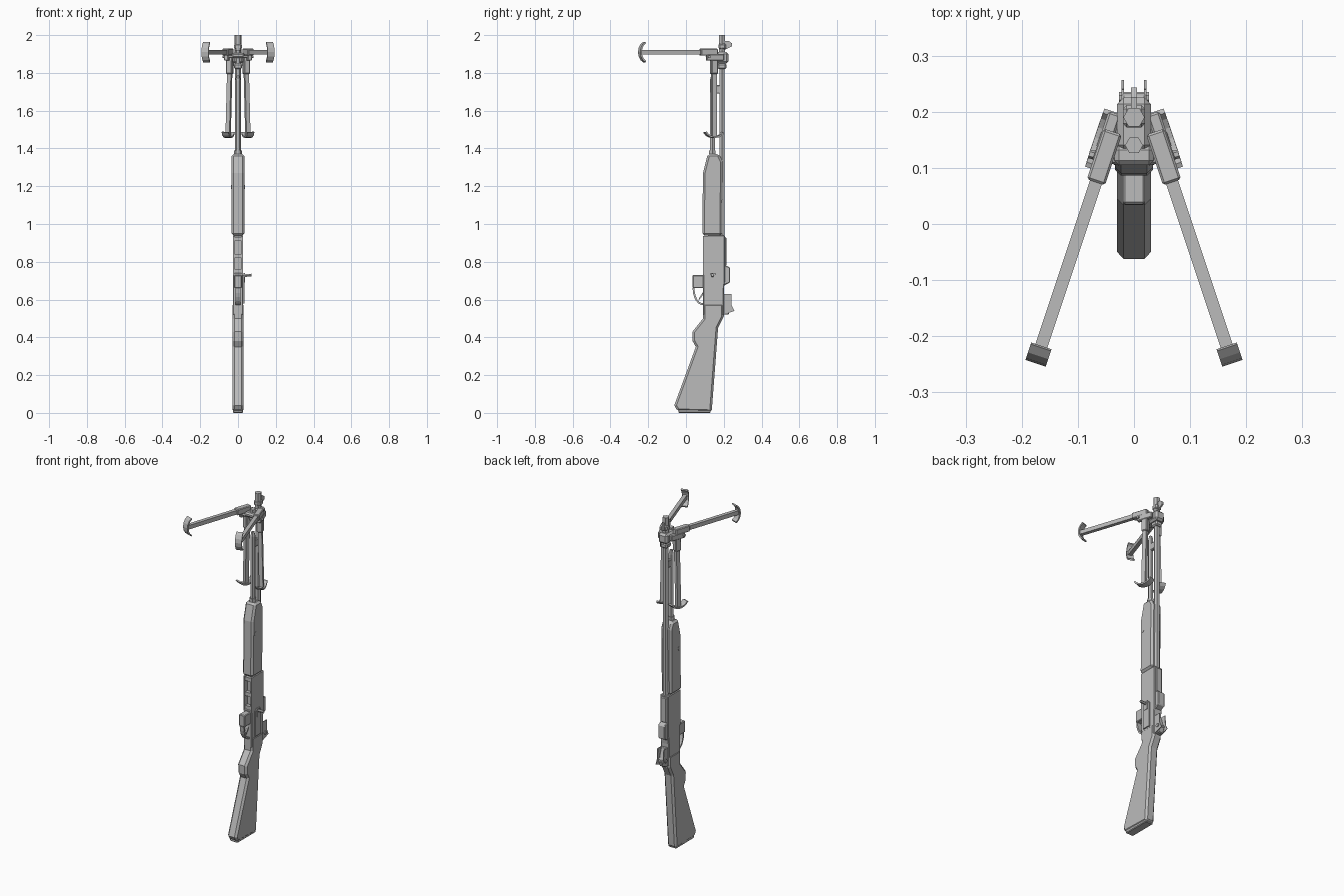
import bpy, bmesh
from math import sin, cos, pi, radians
from mathutils import Vector, Matrix

default_cube = bpy.data.objects.get("Cube")
if default_cube:
    bpy.data.objects.remove(default_cube)

grey = bpy.data.materials.new("light grey")
grey.use_nodes = True
colour = (.5, .5, .5, 1)
grey.diffuse_color = colour
grey.node_tree.nodes["Principled BSDF"].inputs["Base Color"].default_value = colour

# Landmarks shared by neighbouring parts
belly, back = .09, .2
barrel_y, gas_y = .19, .14
receiver_bottom, receiver_top = .52, .94
handguard_top = 1.37
yoke_bottom, yoke_top = 1.85, 1.91
muzzle_top = 2
half_width = .03
chamfer, fine = .011, .004
sides = (-1, 1)
UP = Vector((0, 0, 1))


def finish(name, bm, bevel, matrix):
    bm.transform(matrix)
    bmesh.ops.recalc_face_normals(bm, faces=bm.faces)
    mesh = bpy.data.meshes.new(name)
    bm.to_mesh(mesh)
    bm.free()
    mesh.materials.append(grey)
    obj = bpy.data.objects.new(name, mesh)
    bpy.context.collection.objects.link(obj)
    if bevel:
        modifier = obj.modifiers.new("Chamfer", "BEVEL")
        modifier.width = bevel
        modifier.segments = 1
        modifier.limit_method = "ANGLE"
        modifier.angle_limit = radians(50)


def prism(name, points, half, bevel=0, x=0, matrix=Matrix()):
    """Side profile of (y, z) points, extruded evenly about x."""
    bm = bmesh.new()
    face = bm.faces.new([bm.verts.new((x - half, y, z)) for y, z in points])
    extruded = bmesh.ops.extrude_face_region(bm, geom=[face])
    moved = [v for v in extruded["geom"] if isinstance(v, bmesh.types.BMVert)]
    bmesh.ops.translate(bm, verts=moved, vec=(half + half, 0, 0))
    finish(name, bm, bevel, matrix)


def slab(name, front, rear, bottom, top, half, bevel=0, x=0, matrix=Matrix()):
    outline = [(front, bottom), (rear, bottom), (rear, top), (front, top)]
    prism(name, outline, half, bevel, x, matrix)


def rod(name, start, end, radius, end_radius=None, sections=6):
    start, end = Vector(start), Vector(end)
    axis = end - start
    bm = bmesh.new()
    bmesh.ops.create_cone(bm, cap_ends=True, segments=sections, radius1=radius,
                          radius2=end_radius or radius, depth=axis.length)
    turn = axis.to_track_quat("Z", "Y").to_matrix().to_4x4()
    spin = Matrix.Rotation(pi / sections, 4, "Z")
    finish(name, bm, 0, Matrix.Translation((start + end) / 2) @ turn @ spin)


def upright(name, y, bottom, top, radius, end_radius=None):
    rod(name, (0, y, bottom), (0, y, top), radius, end_radius)


def arc(centre_y, centre_z, radius_y, radius_z, first, last, steps=6):
    """Points along an elliptical arc between two angles in degrees."""
    angles = [radians(first + (last - first) * i / steps) for i in range(steps + 1)]
    return [(centre_y + radius_y * cos(a), centre_z + radius_z * sin(a)) for a in angles]


def band(name, curve, thickness, half, matrix=Matrix()):
    """Curved strip: an arc and its thinner inner copy."""
    y, z, radius_y, radius_z, first, last = curve
    inner = arc(y, z, radius_y - thickness, radius_z - thickness, last, first)
    prism(name, arc(*curve) + inner, half, matrix=matrix)


# Stock with pistol grip swell
stock = [(-.062, .04), (-.045, .01), (.136, .005), (.17, .45), (back, .51),
         (back, .58), (belly, .58), (belly, .5), (.034, .43), (.035, .38),
         (.052, .35), (.03, .29)]
prism("stock", stock, half_width, chamfer)
slab("butt_plate", -.04, .13, 0, .02, half_width - fine, fine)

# Receiver with an open well at its front
well_floor, well_bottom = .115, .74
prism("receiver", [(belly, receiver_bottom), (back, receiver_bottom),
                   (back, .65), (.206, .7), (.206, receiver_top),
                   (well_floor, receiver_top), (well_floor, well_bottom),
                   (belly, well_bottom)], .027, fine)
for side in sides:
    slab("well_wall", belly, well_floor + chamfer, well_bottom - chamfer,
         receiver_top - fine, fine, x=side * .023)
for z in (.75, .83, .92):
    slab("well_crossbar", belly + fine, well_floor + fine, z - chamfer, z + chamfer, .02)
prism("back_housing", [(barrel_y, .67), (.233, .69), (.233, .77), (barrel_y, .79)],
      .022, fine)
slab("back_cover", barrel_y, .214, .78, .93, .02, fine)
slab("side_plate", well_floor, .165, .58, .73, fine, x=half_width)
slab("bolt_plate", .13, .155, .69, well_bottom, fine, x=.033)
rod("charging_handle", (half_width, gas_y, .726), (.072, gas_y, .73), .008)

# Trigger group
slab("trigger_housing", .035, belly + fine, .66, .73, .02, fine)
band("trigger_guard", (belly, .66, .055, .09, 180, 275), .01, .013)
prism("trigger", [(belly, .64), (.065, .6), (.072, .6), (belly, .625)], .005)

# Rear sight with its two ears
sight_top = .63
prism("rear_sight_base", [(barrel_y, receiver_bottom), (.225, receiver_bottom),
                          (.235, .55), (.21, sight_top), (barrel_y, sight_top)],
      .018, fine)
for side in sides:
    prism("rear_sight_ear", [(back, receiver_bottom), (.257, .54), (.242, .57),
                             (.24, sight_top), (back, sight_top)], .002, x=side * .02)
rod("rear_sight_knob", (-.027, .225, .56), (.027, .225, .56), chamfer, sections=8)

# Handguard, tapered toward its upper end
prism("handguard", [(.086, receiver_top), (barrel_y, receiver_top), (.194, 1.33),
                    (.175, handguard_top), (.115, handguard_top), (belly, 1.27)],
      half_width + fine, chamfer)
for side in sides:
    rod("handguard_screw", (side * half_width, well_floor, 1.195),
        (side * (half_width + fine + .002), well_floor, 1.195), chamfer, sections=8)

# Barrel, gas tube and front sight
upright("barrel", barrel_y, receiver_top - fine, yoke_top, .016)
upright("muzzle", barrel_y, yoke_bottom, muzzle_top, .019)
upright("gas_tube", gas_y, handguard_top - chamfer, 1.76, .015)
upright("gas_tube_cap", gas_y, 1.76, 1.785, .015, .009)
upright("gas_tube_collar", gas_y, handguard_top, handguard_top + .02, .02)
slab("gas_block", gas_y, barrel_y, 1.69, 1.735, .01, fine)
prism("front_sight", [(back, 1.92), (.243, 1.94), (.243, 1.957), (.225, 1.97),
                      (back, 1.97)], .005)
slab("front_sight_band", .172, .212, 1.925, 1.955, .02, .007)

# Bipod yoke, clamped around the muzzle
slab("yoke", .13, .225, yoke_bottom, yoke_top, half_width, chamfer)
slab("yoke_collar", .168, .214, yoke_bottom - half_width, yoke_bottom, .022, .007)
slab("yoke_front", .105, gas_y, yoke_top - half_width, yoke_top - fine, .035, .008)
for y in (gas_y, barrel_y):
    upright("yoke_bolt", y, yoke_bottom, yoke_top + chamfer, .016)


def bipod_leg(name, origin, along, foot_axis):
    """Local y runs along the leg and local z along its curved foot."""
    y = along.normalized()
    x = y.cross(foot_axis).normalized()
    z = x.cross(y)
    frame = Matrix((x, y, z)).transposed().to_4x4()
    frame.translation = origin
    slab(name + "_bar", 0, .42, -.012, .012, .011, matrix=frame)
    slab(name + "_sleeve", -.01, .085, -.018, .018, .017, fine, matrix=frame)
    band(name + "_foot", (.38, 0, .045, .058, -70, 70), .009, .019, frame)


# One pair of legs reaches forward, the other pair hangs along the barrel
for side in sides:
    forward = Vector((side, -3, 0)).normalized()
    bipod_leg("forward_leg", Vector((side * .041, .155, yoke_top)), forward, UP)
    bipod_leg("hanging_leg", Vector((side * .042, .148, yoke_top - half_width)),
              Vector((side * .025, 0, -1)), forward)
    hinge = Matrix.Translation((side * .048, .155, 0)) @ Matrix.Rotation(side * .32, 4, "Z")
    slab("hinge_plate", -.05, .045, 1.865, 1.9, .012, fine, matrix=hinge)
    rod("hinge_pin", (side * .025, .112, 1.885), (side * .08, .125, 1.885), .008)
